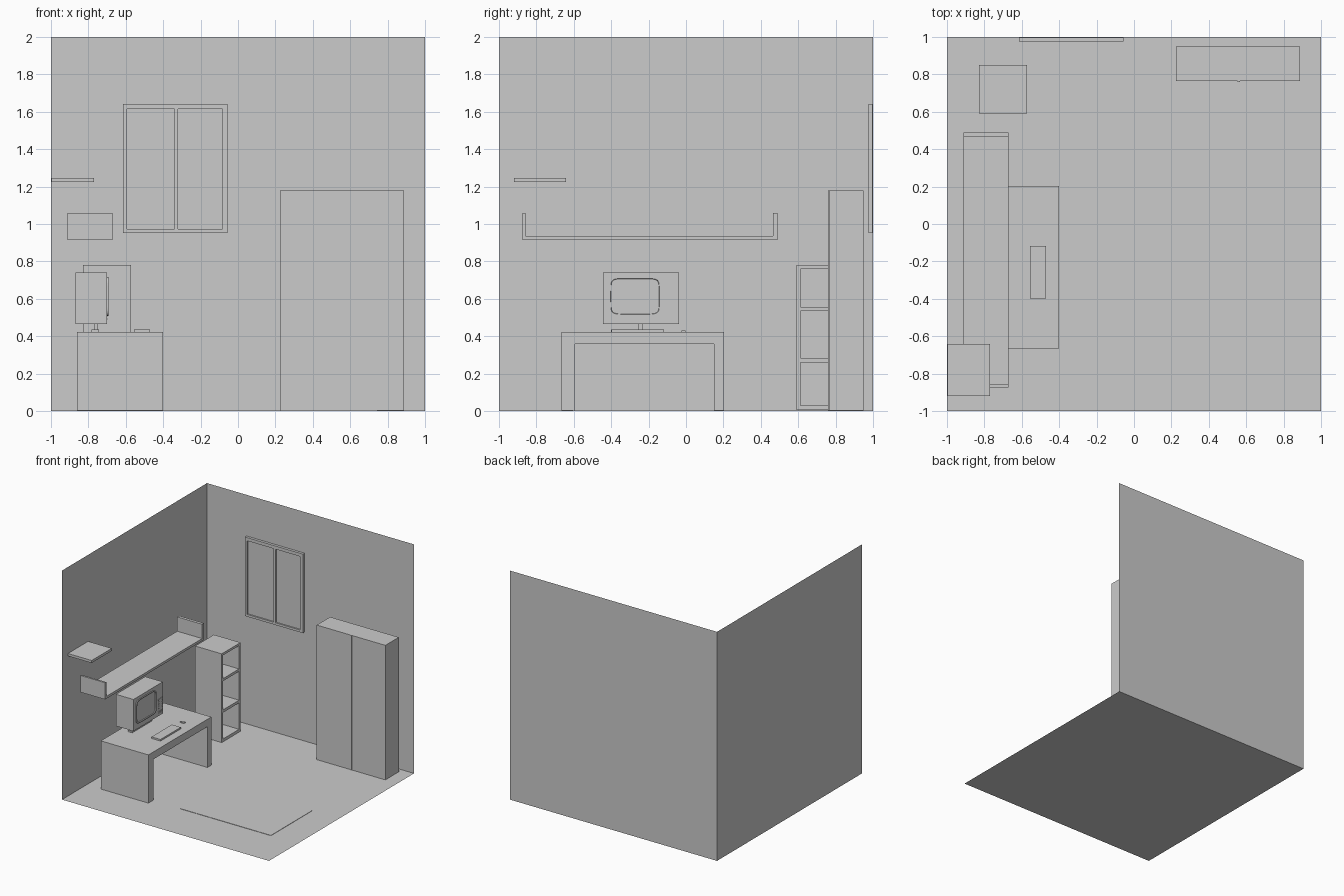
import bpy, bmesh
from math import cos, sin, pi, copysign

if "Cube" in bpy.data.objects:
    bpy.data.objects.remove(bpy.data.objects["Cube"])


def mesh_object(name, bm):
    bmesh.ops.recalc_face_normals(bm, faces=bm.faces)
    me = bpy.data.meshes.new(name)
    bm.to_mesh(me)
    bm.free()
    ob = bpy.data.objects.new(name, me)
    bpy.context.collection.objects.link(ob)
    return ob


def boxes(name, *specs):
    """One object from boxes given as (x0, x1, y0, y1, z0, z1)."""
    bm = bmesh.new()
    for x0, x1, y0, y1, z0, z1 in specs:
        vs = bmesh.ops.create_cube(bm, size=1)["verts"]
        for v in vs:
            v.co = ((x0 + x1) / 2 + v.co.x * (x1 - x0),
                    (y0 + y1) / 2 + v.co.y * (y1 - y0),
                    (z0 + z1) / 2 + v.co.z * (z1 - z0))
    return mesh_object(name, bm)


def prism(name, profile, axis, length):
    """Extrude a closed profile along an axis vector."""
    bm = bmesh.new()
    face = bm.faces.new([bm.verts.new(p) for p in profile])
    ext = bmesh.ops.extrude_face_region(bm, geom=[face])["geom"]
    verts = [g for g in ext if isinstance(g, bmesh.types.BMVert)]
    bmesh.ops.translate(bm, verts=verts, vec=[a * length for a in axis])
    bm.faces.ensure_lookup_table()
    return mesh_object(name, bm)


def plane(name, pts):
    bm = bmesh.new()
    bm.faces.new([bm.verts.new(p) for p in pts])
    me = bpy.data.meshes.new(name)
    bm.to_mesh(me)
    bm.free()
    bpy.context.collection.objects.link(bpy.data.objects.new(name, me))


# Room: floor and two walls, facing inward
plane("floor", [(-1, -1, 0), (1, -1, 0), (1, 1, 0), (-1, 1, 0)])
plane("left_wall", [(-1, -1, 0), (-1, 1, 0), (-1, 1, 2), (-1, -1, 2)])
plane("back_wall", [(-1, 1, 0), (1, 1, 0), (1, 1, 2), (-1, 1, 2)])

# Window: frame bars around two recessed panes
wy0, wy1 = 0.975, 0.998
boxes("window_frame",
      (-0.615, -0.594, wy0, wy1, 0.952, 1.642),
      (-0.340, -0.321, wy0, wy1, 0.972, 1.614),
      (-0.083, -0.057, wy0, wy1, 0.952, 1.642),
      (-0.594, -0.083, wy0, wy1, 0.952, 0.972),
      (-0.594, -0.083, wy0, wy1, 1.614, 1.642))
for side, x0, x1 in (("left", -0.594, -0.340), ("right", -0.321, -0.083)):
    boxes(side + "_window_pane", (x0, x1, 0.987, 0.994, 0.972, 1.614))

# Wall shelves
boxes("small_shelf", (-0.998, -0.77, -0.92, -0.642, 1.224, 1.246))
prism("long_shelf", [(-0.912, y, z) for y, z in (
    (-0.874, 0.914), (0.49, 0.914), (0.49, 1.06), (0.464, 1.06),
    (0.464, 0.935), (-0.858, 0.935), (-0.858, 1.06), (-0.874, 1.06))],
    (1, 0, 0), 0.24)

# Desk: arch-shaped profile
prism("desk", [(-0.86, y, z) for y, z in (
    (-0.665, 0.002), (-0.593, 0.002), (-0.593, 0.358), (0.15, 0.358),
    (0.15, 0.002), (0.204, 0.002), (0.204, 0.423), (-0.665, 0.423))],
    (1, 0, 0), 0.46)

# Bookcase: sides, back and four boards
bx0, bx1, by0, by1 = -0.828, -0.571, 0.591, 0.85
boxes("bookcase",
      (bx0, bx1, by0, by0 + 0.02, 0.005, 0.78),
      (bx0, bx1, by1 - 0.02, by1, 0.005, 0.78),
      (bx0, bx0 + 0.02, by0 + 0.02, by1 - 0.02, 0.005, 0.78),
      *[(bx0 + 0.02, bx1, by0 + 0.02, by1 - 0.02, z0, z1) for z0, z1 in
        ((0.005, 0.03), (0.26, 0.284), (0.535, 0.557), (0.76, 0.78))])

# Wardrobe with a centre strip between the doors
boxes("wardrobe", (0.225, 0.888, 0.765, 0.95, 0.003, 1.178))
boxes("door_strip", (0.553, 0.566, 0.760, 0.766, 0.003, 1.178))

# Rug
boxes("rug", (-0.13, 0.742, -0.605, -0.042, 0.0, 0.003))

# Monitor
boxes("monitor_body", (-0.87, -0.70, -0.443, -0.038, 0.465, 0.742))
boxes("monitor_neck", (-0.768, -0.750, -0.257, -0.230, 0.43, 0.466))
boxes("monitor_base", (-0.782, -0.742, -0.40, -0.125, 0.423, 0.435))


def outline(x, grow, n=48):
    """Rounded, slightly bulging screen outline."""
    def p(c):
        return copysign(abs(c) ** 0.28, c)
    return [(x, -0.2725 + (0.138 + grow) * p(cos(2 * pi * i / n)),
             0.613 + (0.104 + grow) * p(sin(2 * pi * i / n))) for i in range(n)]


# Raised screen rim lofted through four outlines
bm = bmesh.new()
rings = [[bm.verts.new(p) for p in outline(x, g)] for x, g in
         ((-0.701, 0), (-0.692, 0), (-0.692, -0.008), (-0.699, -0.010))]
for a, b in zip(rings, rings[1:]):
    for i in range(len(a)):
        j = (i + 1) % len(a)
        bm.faces.new((a[i], a[j], b[j], b[i]))
bm.faces.new(rings[-1])
mesh_object("screen", bm)

# Controls beside the screen
boxes("control_bar", (-0.701, -0.695, -0.106, -0.042, 0.607, 0.613))
boxes("control_buttons", *[(-0.701, -0.695, y, y + 0.006, z, z + 0.006)
      for y in (-0.100, -0.048) for z in (0.53, 0.55, 0.57, 0.59)])
boxes("speaker_slots", *[(-0.701, -0.697, -0.106, -0.042, z, z + 0.003)
      for z in (0.487, 0.495, 0.503)])

# Keyboard and mouse
boxes("keyboard", (-0.557, -0.47, -0.398, -0.118, 0.423, 0.437))
boxes("mouse", (-0.545, -0.505, -0.024, -0.002, 0.423, 0.430))
